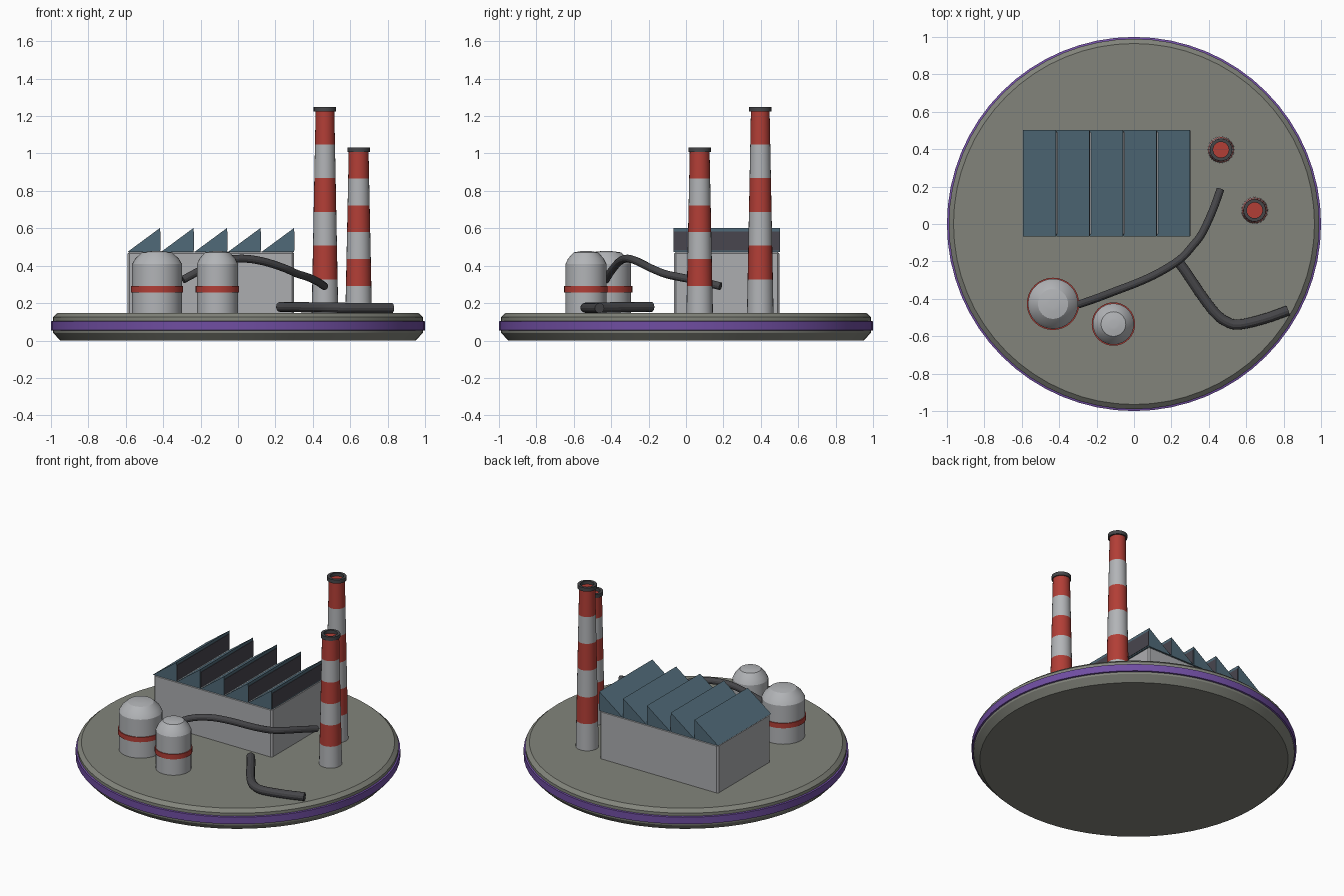
import bpy, bmesh, math
from mathutils import Vector

if "Cube" in bpy.data.objects:
    bpy.data.objects.remove(bpy.data.objects["Cube"])


def material(name, r, g, b):
    lin = [(c / 255 / 12.92 if c < 10 else ((c / 255 + 0.055) / 1.055) ** 2.4) for c in (r, g, b)]
    m = bpy.data.materials.new(name)
    m.diffuse_color = (*lin, 1)
    m.use_nodes = True
    m.node_tree.nodes["Principled BSDF"].inputs["Base Color"].default_value = m.diffuse_color
    return m


GROUND = material("ground grey", 130, 132, 123)
PURPLE = material("purple", 112, 78, 162)
WALL = material("wall grey", 172, 173, 176)
PALE = material("pale grey", 178, 180, 183)
RED = material("red", 178, 62, 54)
ROOF = material("slate blue", 80, 106, 120)
DARK = material("dark pipe", 70, 70, 73)
GLASS = material("dark glass", 72, 70, 78)


def make(name, verts, faces, mats, rule=None, smooth=True):
    me = bpy.data.meshes.new(name)
    me.from_pydata(verts, [], faces)
    for m in mats:
        me.materials.append(m)
    bm = bmesh.new()
    bm.from_mesh(me)
    bmesh.ops.recalc_face_normals(bm, faces=bm.faces)
    for f in bm.faces:
        if rule:
            f.material_index = rule(f.calc_center_median())
    bm.to_mesh(me)
    bm.free()
    ob = bpy.data.objects.new(name, me)
    bpy.context.collection.objects.link(ob)
    if smooth:
        bpy.ops.object.select_all(action='DESELECT')
        ob.select_set(True)
        bpy.context.view_layer.objects.active = ob
        bpy.ops.object.shade_smooth_by_angle(angle=math.radians(25))
    return ob


def lathe(name, profile, mats, at=(0, 0), n=32, rule=None, closed=False):
    """Revolve (radius, z) points; caps both ends, or joins them if closed."""
    verts = [(at[0] + r * math.cos(2 * math.pi * i / n), at[1] + r * math.sin(2 * math.pi * i / n), z)
             for r, z in profile for i in range(n)]
    k = len(profile)
    faces = []
    for j in range(k if closed else k - 1):
        a, b = j * n, (j + 1) % k * n
        faces += [(a + i, a + (i + 1) % n, b + (i + 1) % n, b + i) for i in range(n)]
    if not closed:
        faces += [tuple(range(n))[::-1], tuple(range((k - 1) * n, k * n))]
    return make(name, verts, faces, mats, rule)


def box(name, lo, hi, mat, bevel=0):
    v = [(x, y, z) for x in (lo[0], hi[0]) for y in (lo[1], hi[1]) for z in (lo[2], hi[2])]
    f = [(0, 1, 3, 2), (4, 6, 7, 5), (0, 4, 5, 1), (2, 3, 7, 6), (0, 2, 6, 4), (1, 5, 7, 3)]
    ob = make(name, v, f, [mat], smooth=False)
    if bevel:
        b = ob.modifiers.new("bevel", 'BEVEL')
        b.width, b.segments = bevel, 1
    return ob


def pipe(name, pts, radius, n=12, sub=4):
    """Tube along a smooth curve through the points."""
    p = [Vector(q) for q in pts]
    p = [2 * p[0] - p[1]] + p + [2 * p[-1] - p[-2]]
    path = []
    for i in range(1, len(p) - 2):
        a, b, c, d = p[i - 1:i + 3]
        for s in range(sub):
            t = s / sub
            path.append(0.5 * (2 * b + (c - a) * t + (2 * a - 5 * b + 4 * c - d) * t * t
                               + (3 * b - a - 3 * c + d) * t ** 3))
    path.append(p[-2])
    verts, faces = [], []
    for i, c in enumerate(path):
        tan = (path[min(i + 1, len(path) - 1)] - path[max(i - 1, 0)]).normalized()
        side = tan.cross(Vector((0, 0, 1))).normalized()
        up = side.cross(tan)
        for k in range(n):
            w = 2 * math.pi * k / n
            verts.append(c + radius * (side * math.cos(w) + up * math.sin(w)))
    m = len(path)
    for j in range(m - 1):
        faces += [(j * n + i, j * n + (i + 1) % n, (j + 1) * n + (i + 1) % n, (j + 1) * n + i) for i in range(n)]
    faces += [tuple(range(n)), tuple(range((m - 1) * n, m * n))]
    return make(name, verts, faces, [DARK])


TOP = 0.147  # ground level

# round base with purple band
lathe("base_disc", [(0.95, 0), (0.988, 0.04), (0.99, 0.05), (0.99, 0.108), (0.99, 0.125), (0.965, TOP)],
      [GROUND], n=64)
lathe("base_band", [(0.985, 0.052), (1.0, 0.055), (1.0, 0.102), (0.985, 0.106)], [PURPLE], n=64, closed=True)

# factory hall
X0, X1, Y0, Y1, EAVE, RIDGE = -0.593, 0.303, -0.067, 0.503, 0.472, 0.602
box("factory_hall", (X0 + .003, Y0 + .003, TOP - 0.01), (X1 - .003, Y1 - .003, EAVE + .003), WALL, 0.01)

# saw-tooth roof with a window strip on each upright face
TEETH = 5
STEP = (X1 - X0) / TEETH
for i in range(TEETH):
    a = X0 + i * STEP
    b = a + STEP - 0.003
    v = [(x, y, z) for y in (Y0, Y1) for x, z in ((a, EAVE), (b, EAVE), (b, RIDGE))]
    make(f"roof_tooth_{i + 1}", v, [(0, 1, 2), (3, 5, 4), (0, 3, 4, 1), (1, 4, 5, 2), (0, 2, 5, 3)],
         [ROOF], smooth=False)
    box(f"roof_window_{i + 1}", (b - 0.003, Y0 + .003, EAVE + .008), (b + .003, Y1 - .003, RIDGE - .02), GLASS)

# striped chimneys
for i, (x, y, h, r1) in enumerate([(0.465, 0.397, 1.228, 0.050), (0.645, 0.073, 1.011, 0.053)], 1):
    N, r0 = 6, 0.071
    prof = [(r0 + (r1 - r0) * k / N, TOP + (h - TOP) * k / N) for k in range(N + 1)]
    lathe(f"chimney_{i}", prof, [PALE, RED], (x, y), 24,
          lambda c, h=h: min(N - 1, int((c.z - TOP) / (h - TOP) * N)) % 2)
    lathe(f"chimney_rim_{i}", [(0.042, h - 0.004), (0.060, h - 0.004), (0.060, h + 0.021), (0.042, h + 0.021)],
          [DARK], (x, y), 24, closed=True)

# storage tanks with red bands
for i, (x, y, r) in enumerate([(-0.433, -0.427, 0.134), (-0.11, -0.535, 0.110)], 1):
    lathe(f"tank_{i}", [(r, TOP - 0.005), (r, 0.408), (0.87 * r, 0.438), (0.60 * r, 0.471), (0.3 * r, 0.477),
                        (0.02, 0.478)], [PALE], (x, y), 32)
    lathe(f"tank_band_{i}", [(r - .004, 0.258), (r + .006, 0.258), (r + .006, 0.291), (r - .004, 0.291)],
          [RED], (x, y), 32, closed=True)

# pipes
pipe("overhead_pipe", [(-.295, -.43, .325), (-.2, -.397, .375), (-.09, -.355, .423), (.02, -.313, .438),
                       (.13, -.262, .424), (.245, -.19, .388), (.315, -.115, .357), (.364, -.05, .342),
                       (.42, .07, .318), (.462, .185, .290)], 0.021)
pipe("ground_pipe", [(.225, -.185, .18), (.28, -.26, .179), (.35, -.365, .178), (.433, -.475, .177),
                     (.50, -.525, .176), (.567, -.537, .175), (.70, -.506, .174), (.825, -.462, .173)], 0.027)
